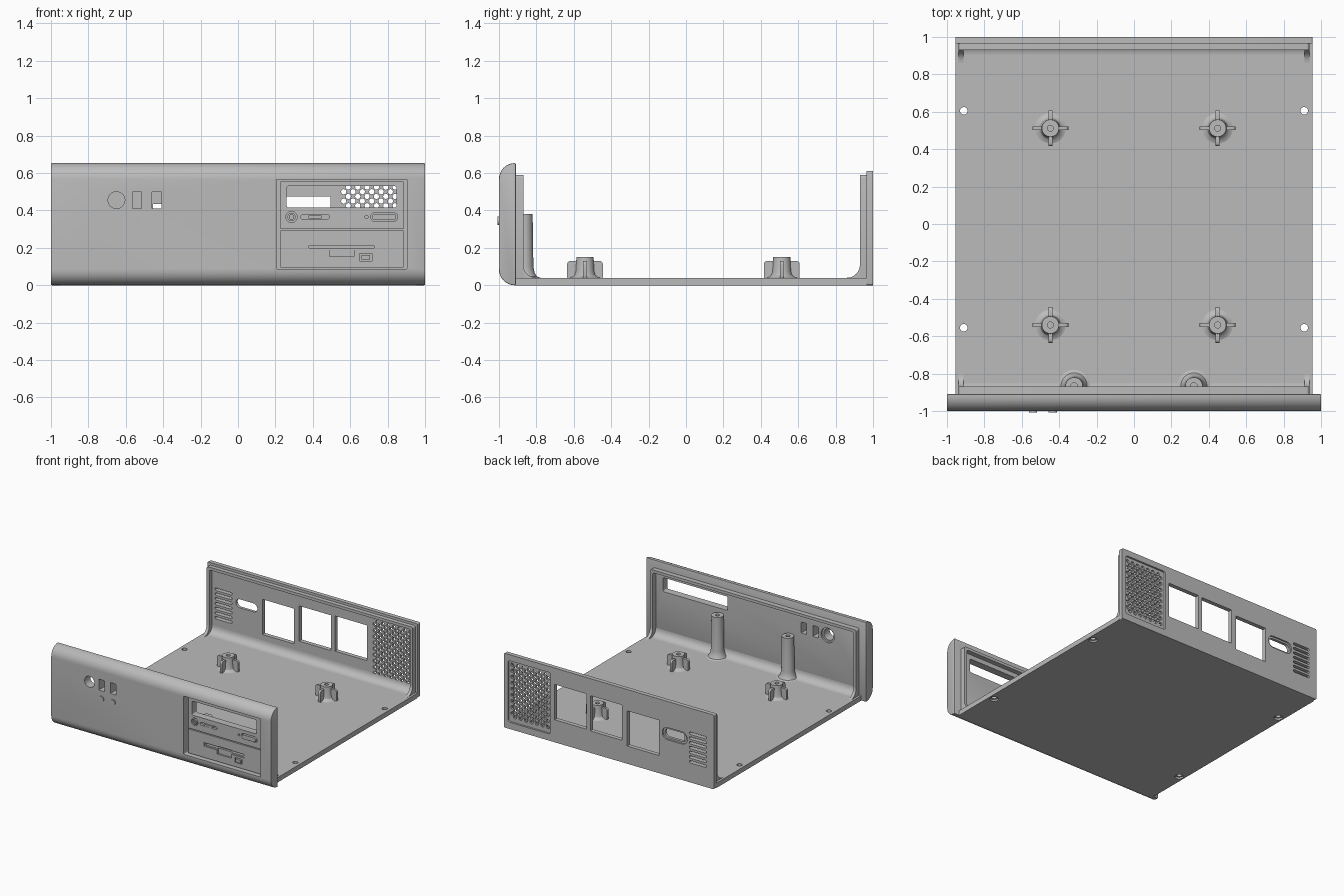
import bpy, bmesh
from math import sin, cos, pi, radians
from mathutils import Matrix

if "Cube" in bpy.data.objects:
    bpy.data.objects.remove(bpy.data.objects["Cube"])

grey = bpy.data.materials.new("case_grey")
grey.use_nodes = True
grey.diffuse_color = (0.5, 0.5, 0.5, 1)
grey.node_tree.nodes["Principled BSDF"].inputs["Base Color"].default_value = (0.5, 0.5, 0.5, 1)
parts = []


def arc(cx, cy, r, a0, a1, n=8):
    return [(cx + r * cos(radians(a0 + (a1 - a0) * i / n)),
             cy + r * sin(radians(a0 + (a1 - a0) * i / n))) for i in range(n + 1)]


def rrect(x0, x1, y0, y1, r=0.0, n=4):
    """Outline of a rectangle with rounded corners."""
    if r == 0:
        return [(x0, y0), (x1, y0), (x1, y1), (x0, y1)]
    r = min(r, (x1 - x0) / 2 - 1e-4, (y1 - y0) / 2 - 1e-4)
    return (arc(x0 + r, y0 + r, r, 180, 270, n) + arc(x1 - r, y0 + r, r, 270, 360, n)
            + arc(x1 - r, y1 - r, r, 0, 90, n) + arc(x0 + r, y1 - r, r, 90, 180, n))


def circle(x, y, r, n=24):
    return arc(x, y, r, 0, 360, n)[:-1]


def prisms(name, items, axis="Y", keep=True):
    """Object made of outlines extruded along an axis: items are (outline, start, end)."""
    place = {"X": lambda a, b, d: (d, a, b), "Y": lambda a, b, d: (a, d, b),
             "Z": lambda a, b, d: (a, b, d)}[axis]
    bm = bmesh.new()
    for outline, d0, d1 in items:
        lo = [bm.verts.new(place(a, b, d0)) for a, b in outline]
        hi = [bm.verts.new(place(a, b, d1)) for a, b in outline]
        bm.faces.new(lo)
        bm.faces.new(hi[::-1])
        for i in range(len(lo)):
            j = (i + 1) % len(lo)
            bm.faces.new((lo[i], hi[i], hi[j], lo[j]))
    return finish(name, bm, keep)


def finish(name, bm, keep=True):
    bmesh.ops.recalc_face_normals(bm, faces=bm.faces)
    me = bpy.data.meshes.new(name)
    bm.to_mesh(me)
    bm.free()
    me.materials.append(grey)
    ob = bpy.data.objects.new(name, me)
    bpy.context.collection.objects.link(ob)
    if keep:
        parts.append(ob)
    return ob


def bake(ob):
    dg = bpy.context.evaluated_depsgraph_get()
    ob_mesh = bpy.data.meshes.new_from_object(ob.evaluated_get(dg))
    ob.modifiers.clear()
    ob.data = ob_mesh


def cut(ob, items, axis="Y"):
    cutter = prisms("cutter", items, axis, keep=False)
    cutter.hide_render = True
    mod = ob.modifiers.new("cut", "BOOLEAN")
    mod.operation, mod.solver, mod.object = "DIFFERENCE", "EXACT", cutter
    bake(ob)
    bpy.data.objects.remove(cutter)


def lathe(name, profile, x, y):
    bm = bmesh.new()
    vs = [bm.verts.new((r, 0, z)) for r, z in profile]
    es = [bm.edges.new(p) for p in zip(vs, vs[1:])]
    bmesh.ops.spin(bm, geom=vs + es, cent=(0, 0, 0), axis=(0, 0, 1), angle=2 * pi, steps=32)
    bmesh.ops.remove_doubles(bm, verts=bm.verts, dist=1e-5)
    bm.transform(Matrix.Translation((x, y, 0)))
    return finish(name, bm)


def fillet(name, wall, s, r, x0, x1):
    """Concave blend from a wall at y=wall (facing s) down to the floor."""
    curve = arc(0, 0.04 + r, r, 180, 270)
    pts = [(wall + s * (r + a), z) for a, z in curve]
    prisms(name, [([(wall - s * 0.005, 0.035)] + [(wall - s * 0.005, 0.04 + r)] + pts
                   + [(wall + s * r, 0.035)], x0, x1)], "X")


# Floor with countersunk screw holes
floor = prisms("floor", [(rrect(-0.955, 0.955, -0.92, 0.965), 0, 0.04)], "Z")
screws = [(x, y) for x in (-0.91, 0.91) for y in (-0.555, 0.605)]
cut(floor, [(circle(x, y, 0.02), -0.1, 0.1) for x, y in screws], "Z")
cut(floor, [(circle(x, y, 0.033), -0.1, 0.014) for x, y in screws], "Z")

# Front panel with rounded top and bottom
profile = [(-0.91, 0)] + arc(-0.915, 0.085, 0.085, 270, 180) \
    + arc(-0.915, 0.568, 0.085, 180, 90) + [(-0.91, 0.653)]
front = prisms("front_panel", [(profile, -1, 1)], "X")
bevel = front.modifiers.new("bevel", "BEVEL")
bevel.width, bevel.segments, bevel.limit_method = 0.01, 2, "ANGLE"
bevel.angle_limit = radians(40)
bake(front)
drive_slot = (rrect(0.26, 0.848, 0.415, 0.53, 0.012), -1.1, -0.8)
cut(front, [(rrect(0.205, 0.905, 0.088, 0.566, 0.006), -1.1, -0.935)])
cut(front, [drive_slot, (circle(-0.65, 0.455, 0.045, 32), -1.1, -0.8)]
    + [(rrect(x, x + 0.05, 0.41, 0.5, 0.004), -1.1, -0.8) for x in (-0.565, -0.46)])
cut(front, [(circle(-0.65, 0.455, 0.06, 32), -0.925, -0.8)])
prisms("indicator_lights", [(circle(x, 0.345, 0.022), -1.008, -0.99) for x in (-0.54, -0.435)])

# Disc drive bezel: slot, jack, slider, light and eject button
disc = prisms("disc_drive_bezel", [(rrect(0.227, 0.885, 0.3, 0.555), -0.97, -0.93)])
cut(disc, [drive_slot, (circle(0.286, 0.365, 0.03), -1.1, -0.96),
           (rrect(0.335, 0.49, 0.353, 0.377, 0.012), -1.1, -0.95),
           (circle(0.687, 0.365, 0.009, 12), -1.1, -0.95),
           (rrect(0.71, 0.853, 0.342, 0.388, 0.02), -1.1, -0.955)])
jack = prisms("headphone_jack", [(circle(0.286, 0.365, 0.022), -0.975, -0.95)])
cut(jack, [(circle(0.286, 0.365, 0.012), -1.1, -0.96)])
prisms("volume_slider", [(rrect(0.375, 0.45, 0.357, 0.373, 0.006), -0.975, -0.94)])
prisms("eject_button", [(rrect(0.717, 0.846, 0.348, 0.382, 0.016), -0.98, -0.94)])

# Floppy drive bezel: slot, thumb notch and button
floppy = prisms("floppy_drive_bezel", [(rrect(0.227, 0.885, 0.095, 0.292), -0.97, -0.93)])
cut(floppy, [(rrect(0.37, 0.738, 0.188, 0.224), -1.1, -0.962),
             (rrect(0.65, 0.717, 0.13, 0.17), -1.1, -0.955)])
cut(floppy, [(rrect(0.49, 0.62, 0.155, 0.216), -1.1, -0.955)])
cut(floppy, [(rrect(0.38, 0.728, 0.199, 0.213), -1.1, -0.938)])
prisms("floppy_button", [(rrect(0.66, 0.707, 0.138, 0.162), -0.975, -0.94)])

# Back panel: grille, card windows, socket and vents
back = prisms("back_panel", [(rrect(-0.955, 0.955, 0, 0.61, 0.01), 0.965, 1)])
cut(back, [(rrect(0.53, 0.92, 0.055, 0.56, 0.02), 0.985, 1.1),
           (rrect(-0.71, -0.485, 0.295, 0.395, 0.045), 0.988, 1.1)])
holes = [(circle(0.565 + 0.05 * i + 0.025 * (row % 2), 0.1 + 0.025 * row, 0.0145, 8), 0.9, 1.1)
         for row in range(18) for i in range(7)]
windows = [(rrect(x, x + 0.29, z, z + 0.29), 0.9, 1.1)
           for x, z in ((0.205, 0.185), (-0.12, 0.18), (-0.455, 0.145))]
vents = [(rrect(-0.885, -0.73, 0.16 + 0.039 * i, 0.18 + 0.039 * i, 0.008), 0.9, 1.1)
         for i in range(7)]
socket = [(rrect(-0.695, -0.5, 0.31, 0.38, 0.034), 0.9, 1.1)]
cut(back, holes + windows + vents + socket)

# Raised rims inside both panels, and the blends down to the floor
for side, wall, rim, s in (("front", -0.91, -0.87, 1), ("back", 0.965, 0.93, -1)):
    ring = prisms(side + "_rim", [(rrect(-0.937, 0.937, 0.005, 0.59, 0.015),
                                   min(wall - s * 0.005, rim), max(wall - s * 0.005, rim))])
    cut(ring, [(rrect(-0.912, 0.912, -0.1, 0.567, 0.015), -1.2, 1.2)])
    fillet(side + "_floor_blend", wall, s, 0.06, -0.915, 0.915)
    for x in (-0.937, 0.912):
        fillet(side + "_rim_foot", rim, s, 0.07, x, x + 0.025)

# Board standoffs with four ribs each
for x in (-0.447, 0.447):
    for y in (-0.54, 0.512):
        lathe("standoff", [(0, 0.1), (0.016, 0.1), (0.016, 0.15), (0.046, 0.15), (0.05, 0.075),
                           (0.056, 0.055), (0.068, 0.044), (0.085, 0.039)], x, y)
        for axis, a, b in (("Y", x, y), ("X", y, x)):
            prisms("standoff_ribs", [(rrect(a + lo, a + lo + 0.066, 0.03, 0.13, 0.018),
                                      b - 0.01, b + 0.01) for lo in (-0.096, 0.03)], axis)

# Tall screw posts behind the front panel
for x in (-0.32, 0.32):
    lathe("front_post", [(0, 0.3), (0.017, 0.3), (0.017, 0.38), (0.046, 0.38), (0.05, 0.1),
                         (0.057, 0.065), (0.07, 0.046), (0.09, 0.039)], x, -0.866)

# Smooth shading with sharp edges kept
bpy.ops.object.select_all(action="DESELECT")
for ob in parts:
    ob.select_set(True)
bpy.context.view_layer.objects.active = parts[0]
bpy.ops.object.shade_smooth_by_angle(angle=radians(30))
